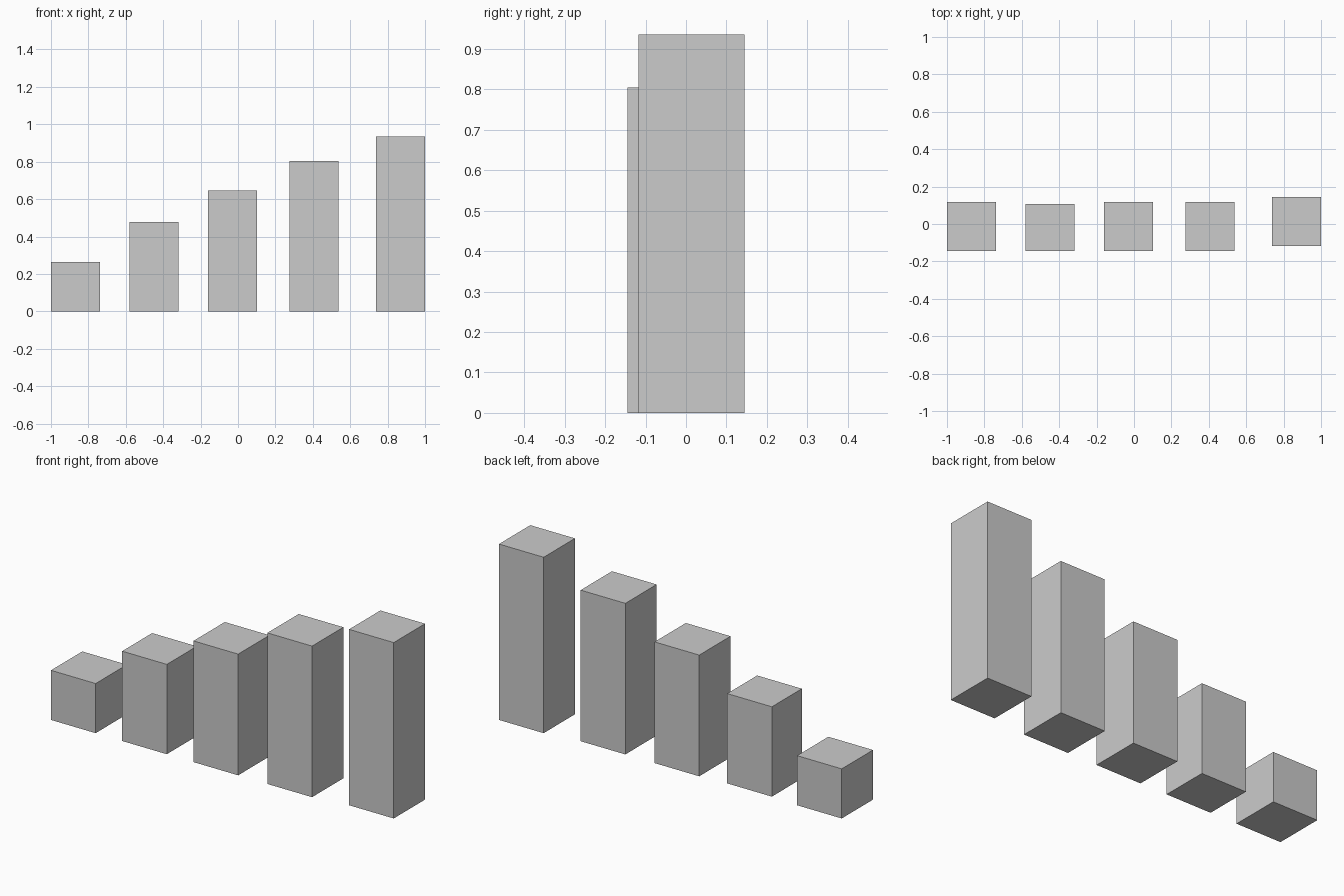
import bpy

if "Cube" in bpy.data.objects:
    bpy.data.objects.remove(bpy.data.objects["Cube"])

WIDTH = 0.263


def bar(name, x_centre, y_min, y_max, height):
    """Box standing on the ground."""
    bpy.ops.mesh.primitive_cube_add(
        size=1, location=(x_centre, (y_min + y_max) / 2, height / 2))
    ob = bpy.context.object
    ob.name = name
    ob.scale = (WIDTH, y_max - y_min, height)
    bpy.ops.object.transform_apply(location=False, rotation=False, scale=True)


# Row of rising bars: x centre, front y, back y, height
bars = [
    (-0.868, -0.145, 0.118, 0.264),
    (-0.449, -0.145, 0.107, 0.478),
    (-0.029, -0.145, 0.118, 0.645),
    (0.406, -0.145, 0.118, 0.804),
    (0.868, -0.118, 0.145, 0.936),
]
for i, values in enumerate(bars, 1):
    bar(f"bar_{i}", *values)
